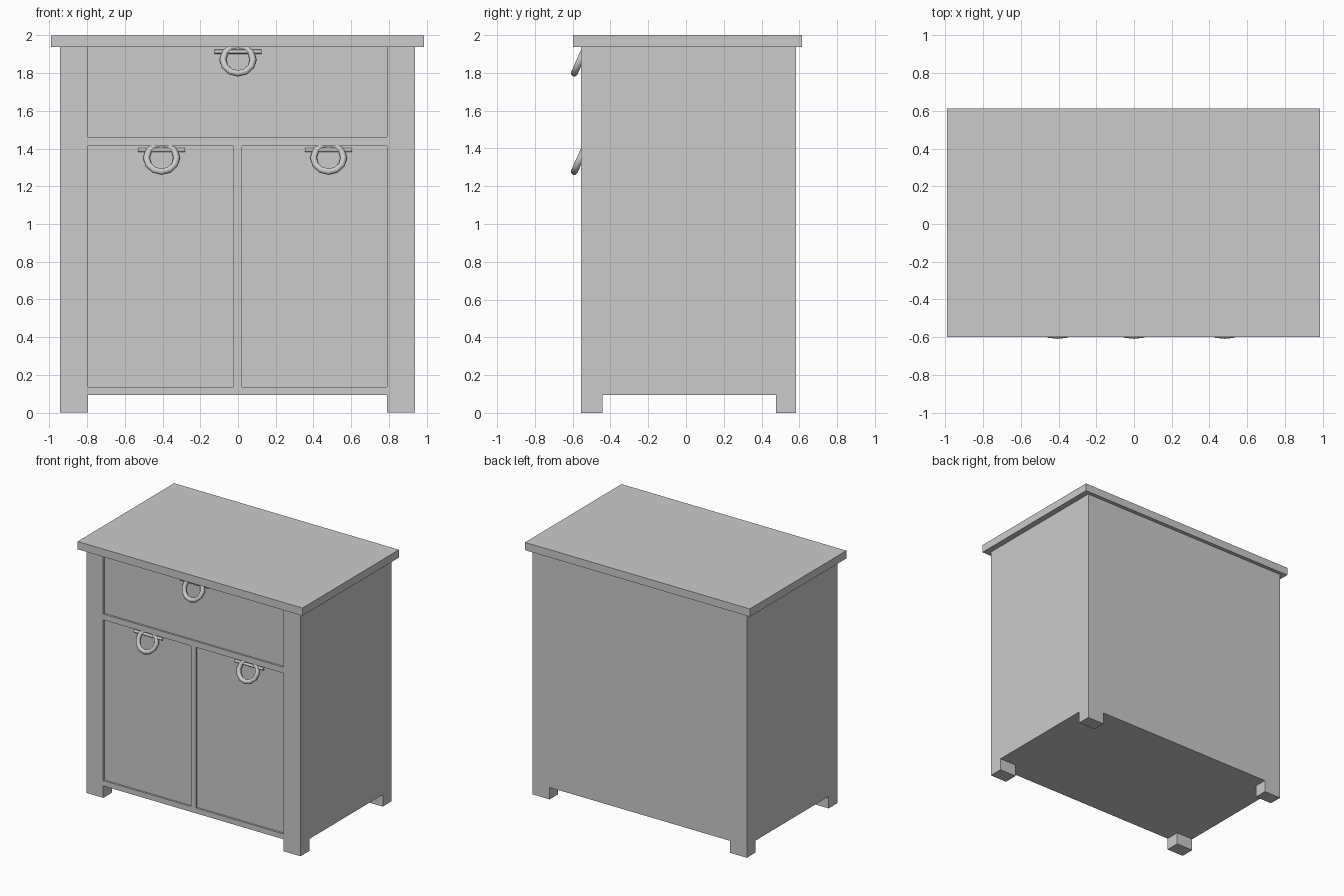
import bpy
from math import radians
from mathutils import Vector

default = bpy.data.objects.get("Cube")
if default:
    bpy.data.objects.remove(default, do_unlink=True)

GREY = (0.6, 0.6, 0.6, 1.0)
paint = bpy.data.materials.new("plain_grey")
paint.use_nodes = True
paint.diffuse_color = GREY
paint.node_tree.nodes["Principled BSDF"].inputs["Base Color"].default_value = GREY


def finish(name):
    obj = bpy.context.object
    obj.name = name
    obj.data.materials.append(paint)
    return obj


def box(name, low, high):
    """Axis-aligned box between two corners."""
    low, high = Vector(low), Vector(high)
    bpy.ops.mesh.primitive_cube_add(size=1, location=(low + high) / 2)
    obj = finish(name)
    obj.scale = high - low
    bpy.ops.object.transform_apply(location=True, rotation=False, scale=True)
    return obj


def cut(target, low, high):
    """Carve a box-shaped space out of the target."""
    cutter = box("cutter", low, high)
    cutter.hide_render = True
    bpy.context.view_layer.objects.active = target
    mod = target.modifiers.new("cut", "BOOLEAN")
    mod.operation = "DIFFERENCE"
    mod.solver = "EXACT"
    mod.object = cutter
    bpy.ops.object.modifier_apply(modifier=mod.name)
    bpy.data.objects.remove(cutter, do_unlink=True)


# Main dimensions
FRONT, BACK = -0.555, 0.583
LEFT, RIGHT = 0.79, -0.795
PANEL = FRONT + 0.015
TOP = 1.938

# Carcass with four feet left standing below it
body = box("cabinet_body", (-0.943, FRONT, 0), (0.938, BACK, TOP))
cut(body, (RIGHT, -1, -0.1), (LEFT, 1, 0.095))
cut(body, (-1, -0.443, -0.1), (1, 0.477, 0.095))

# Sunken drawer front and two sunken doors
for x0, x1, z0, z1 in ((RIGHT, LEFT, 1.46, 2.0),
                       (RIGHT, -0.025, 0.137, 1.413),
                       (0.02, LEFT, 0.137, 1.413)):
    cut(body, (x0, -1, z0), (x1, PANEL, z1))

# Overhanging top board
box("top_board", (-0.99, -0.598, TOP), (0.985, 0.613, 2.0))


# Ring pulls hanging from a thin bar
def ring_pull(name, x, z):
    bpy.ops.mesh.primitive_cylinder_add(
        vertices=8, radius=0.011, depth=0.25,
        location=(x, PANEL - 0.003, z), rotation=(0, radians(90), 0))
    finish(name + "_bar")
    bpy.ops.object.shade_smooth_by_angle(angle=radians(50))
    bpy.ops.mesh.primitive_torus_add(
        major_segments=12, minor_segments=8,
        major_radius=0.08, minor_radius=0.018,
        location=(x, -0.559, z - 0.042), rotation=(radians(66), 0, 0))
    finish(name + "_ring")
    bpy.ops.object.shade_smooth_by_angle(angle=radians(50))


ring_pull("drawer_pull", 0.0, 1.913)
ring_pull("right_door_pull", -0.405, 1.392)
ring_pull("left_door_pull", 0.48, 1.392)
